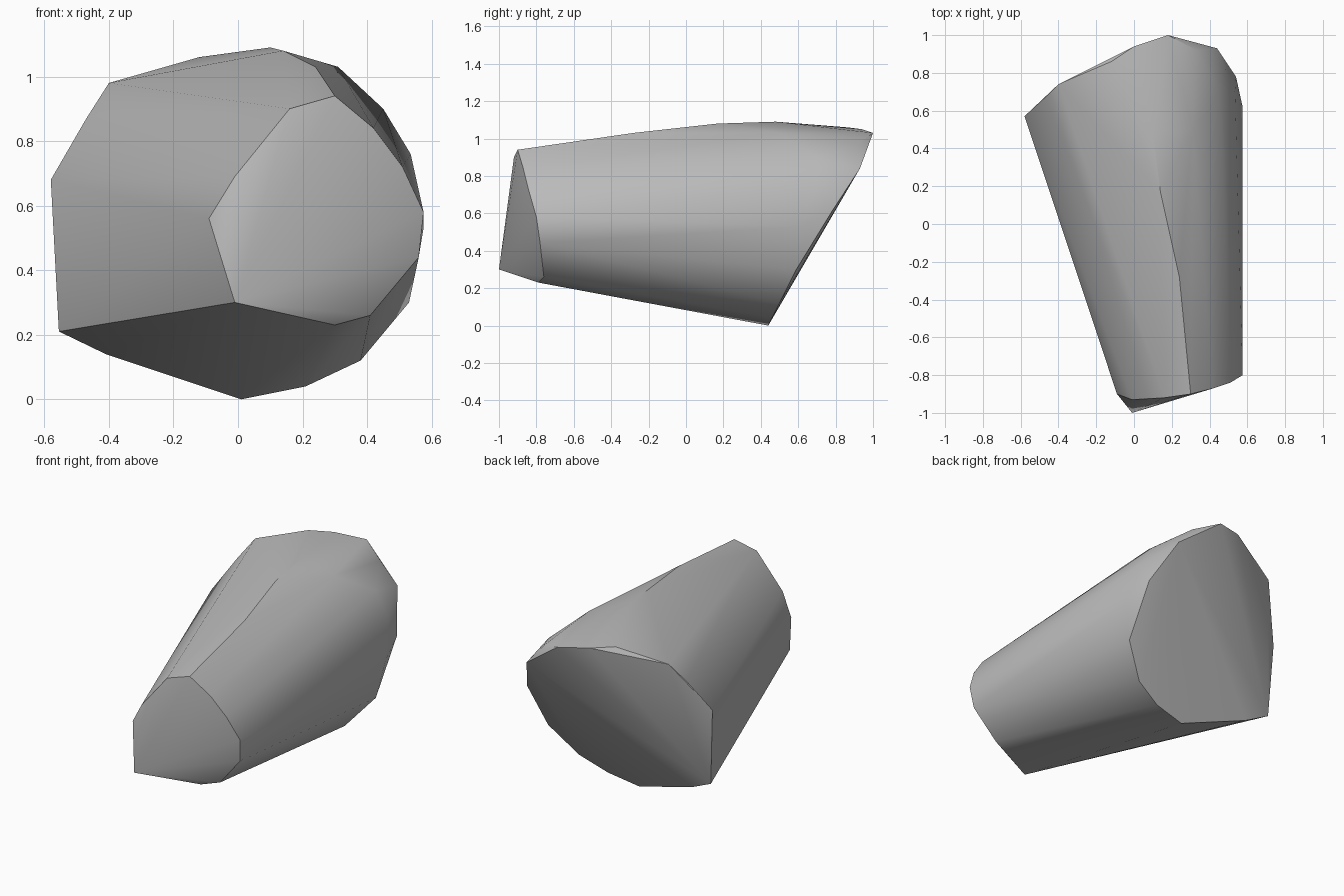
import bpy
import bmesh
import math
from mathutils import Vector

default_cube = bpy.data.objects.get("Cube")
if default_cube:
    bpy.data.objects.remove(default_cube, do_unlink=True)


def make_material(name, value):
    """Plain flat grey material."""
    material = bpy.data.materials.new(name)
    material.use_nodes = True
    colour = (value, value, value, 1)
    material.diffuse_color = colour
    shader = material.node_tree.nodes["Principled BSDF"]
    shader.inputs["Base Color"].default_value = colour
    return material


def make_convex_shell(name, outlines, material):
    """Wrap a tight convex skin around all the outline points."""
    mesh = bpy.data.meshes.new(name)
    shell = bmesh.new()
    for outline in outlines:
        for point in outline:
            shell.verts.new(Vector(point))
    result = bmesh.ops.convex_hull(shell, input=shell.verts[:])
    leftovers = result["geom_interior"] + result["geom_unused"]
    loose = {item for item in leftovers if isinstance(item, bmesh.types.BMVert)}
    bmesh.ops.delete(shell, geom=list(loose), context="VERTS")
    bmesh.ops.recalc_face_normals(shell, faces=shell.faces[:])
    shell.to_mesh(mesh)
    shell.free()
    mesh.materials.append(material)
    part = bpy.data.objects.new(name, mesh)
    bpy.context.collection.objects.link(part)
    return part


# Narrow front rim, starting at its low pointed tip
front_rim = [
    (-.01, -1, .3), (-.09, -.9, .56), (-.01, -.93, .69), (.16, -.92, .9),
    (.3, -.9, .94), (.42, -.87, .84), (.51, -.84, .72), (.575, -.8, .58),
    (.56, -.78, .44), (.41, -.76, .26), (.3, -.79, .23),
]

# Wide slanted rear rim, from the lowest point up the right side and around
rear_rim = [
    (.01, .44, 0), (.21, .46, .04), (.38, .5, .12), (.53, .59, .3),
    (.575, .62, .53), (.54, .78, .61), (.44, .93, .84), (.33, .92, .97),
    (.18, 1, 1.03), (0, .94, 1.05), (-.12, .86, 1.06), (-.4, .74, .98),
    (-.47, .67, .87), (-.58, .57, .68), (-.555, .55, .21), (-.41, .52, .14),
]

# Gentle bulge along the crown and the right shoulder
crown = [
    (.24, -.28, 1.03), (.14, .17, 1.08), (.1, .48, 1.09),
    (.31, .5, 1.03), (.45, .7, .9), (.535, .7, .76),
]

grey = make_material("mid grey", .5)
body = make_convex_shell("tapered_body", (front_rim, rear_rim, crown), grey)

# Smooth flanks with crisp rims
bpy.ops.object.select_all(action="DESELECT")
body.select_set(True)
bpy.context.view_layer.objects.active = body
bpy.ops.object.shade_smooth_by_angle(angle=math.radians(30))
